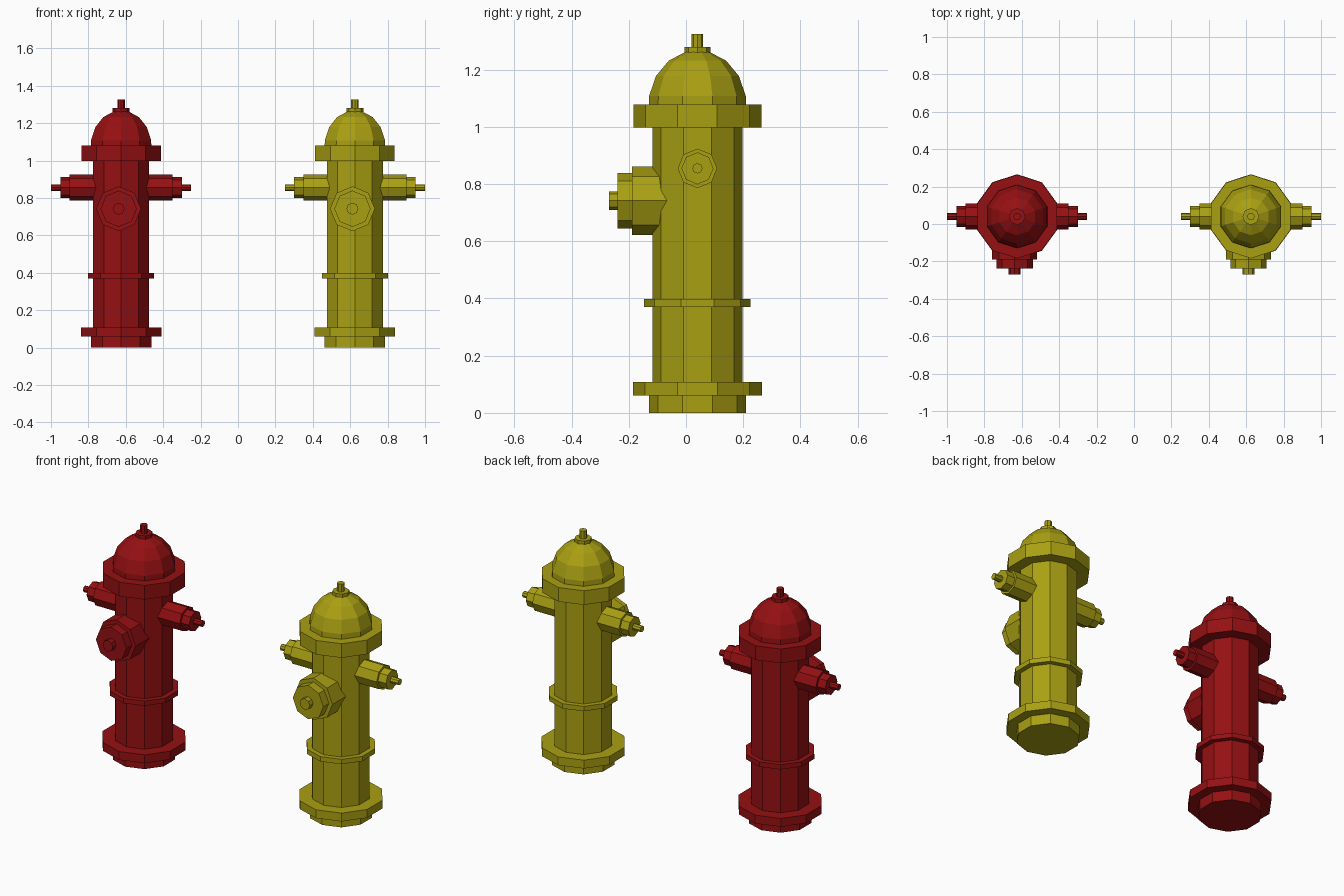
import bpy
import bmesh
from math import pi, cos, sin
from mathutils import Matrix

cube = bpy.data.objects.get("Cube")
if cube:
    bpy.data.objects.remove(cube, do_unlink=True)


def make_material(name, rgb):
    mat = bpy.data.materials.new(name)
    mat.use_nodes = True
    mat.diffuse_color = (*rgb, 1)
    mat.node_tree.nodes["Principled BSDF"].inputs["Base Color"].default_value = (*rgb, 1)
    return mat


def lathe(name, profile, sides, matrix, mat):
    """Flat-shaded turned solid from (radius, height) pairs, capped at both ends."""
    bm = bmesh.new()
    rings = []
    for r, h in profile:
        angles = [pi / 2 + 2 * pi * i / sides for i in range(sides)]
        rings.append([bm.verts.new((r * cos(a), r * sin(a), h)) for a in angles])
    for low, high in zip(rings, rings[1:]):
        for i in range(sides):
            j = (i + 1) % sides
            bm.faces.new((low[i], low[j], high[j], high[i]))
    bm.faces.new(rings[0][::-1])
    bm.faces.new(rings[-1])
    bm.transform(matrix)
    bmesh.ops.recalc_face_normals(bm, faces=bm.faces)
    mesh = bpy.data.meshes.new(name)
    bm.to_mesh(mesh)
    bm.free()
    mesh.materials.append(mat)
    obj = bpy.data.objects.new(name, mesh)
    bpy.context.collection.objects.link(obj)
    return obj


def drum(r, low, high):
    return [(r, low), (r, high)]


# Upright parts: name, sides, profile
UPRIGHT = [
    ("base_plinth", 10, drum(0.17, 0, 0.06)),
    ("base_flange", 10, drum(0.226, 0.06, 0.108)),
    ("barrel", 10, drum(0.157, 0.1, 1.01)),
    ("barrel_band", 10, drum(0.186, 0.37, 0.398)),
    ("top_flange", 10, drum(0.224, 0.998, 1.079)),
    ("bonnet", 10, [(0.17, 1.07), (0.169, 1.108), (0.145, 1.178),
                    (0.1, 1.232), (0.04, 1.263)]),
    ("bonnet_cap", 8, drum(0.045, 1.255, 1.28)),
    ("bonnet_nut", 8, drum(0.02, 1.27, 1.325)),
]

# Outlets run outward from the barrel axis: name, profile
SIDE_OUTLET = [
    ("nozzle", drum(0.069, 0.1, 0.275)),
    ("cap", drum(0.056, 0.27, 0.325)),
    ("nut", drum(0.018, 0.32, 0.375)),
]
FRONT_OUTLET = [
    ("nozzle", drum(0.12, 0.07, 0.229)),
    ("cap", drum(0.097, 0.22, 0.279)),
    ("nut", drum(0.032, 0.27, 0.309)),
]


def hydrant(label, x, mat):
    place = Matrix.Translation((x, 0.04, 0))
    for part, sides, profile in UPRIGHT:
        lathe(f"{label}_{part}", profile, sides, place, mat)
    for side, turn in (("left", pi / 2), ("right", -pi / 2)):
        m = place @ Matrix.Translation((0, 0, 0.855)) @ Matrix.Rotation(turn, 4, "Y")
        for part, profile in SIDE_OUTLET:
            lathe(f"{label}_{side}_{part}", profile, 8, m, mat)
    # The large front outlet sits slightly off centre
    m = place @ Matrix.Translation((-0.013, 0, 0.742)) @ Matrix.Rotation(pi / 2, 4, "X")
    for part, profile in FRONT_OUTLET:
        lathe(f"{label}_front_{part}", profile, 8, m, mat)


hydrant("red_hydrant", -0.625, make_material("red paint", (0.3, 0.005, 0.006)))
hydrant("yellow_hydrant", 0.625, make_material("yellow paint", (0.4, 0.35, 0.006)))
